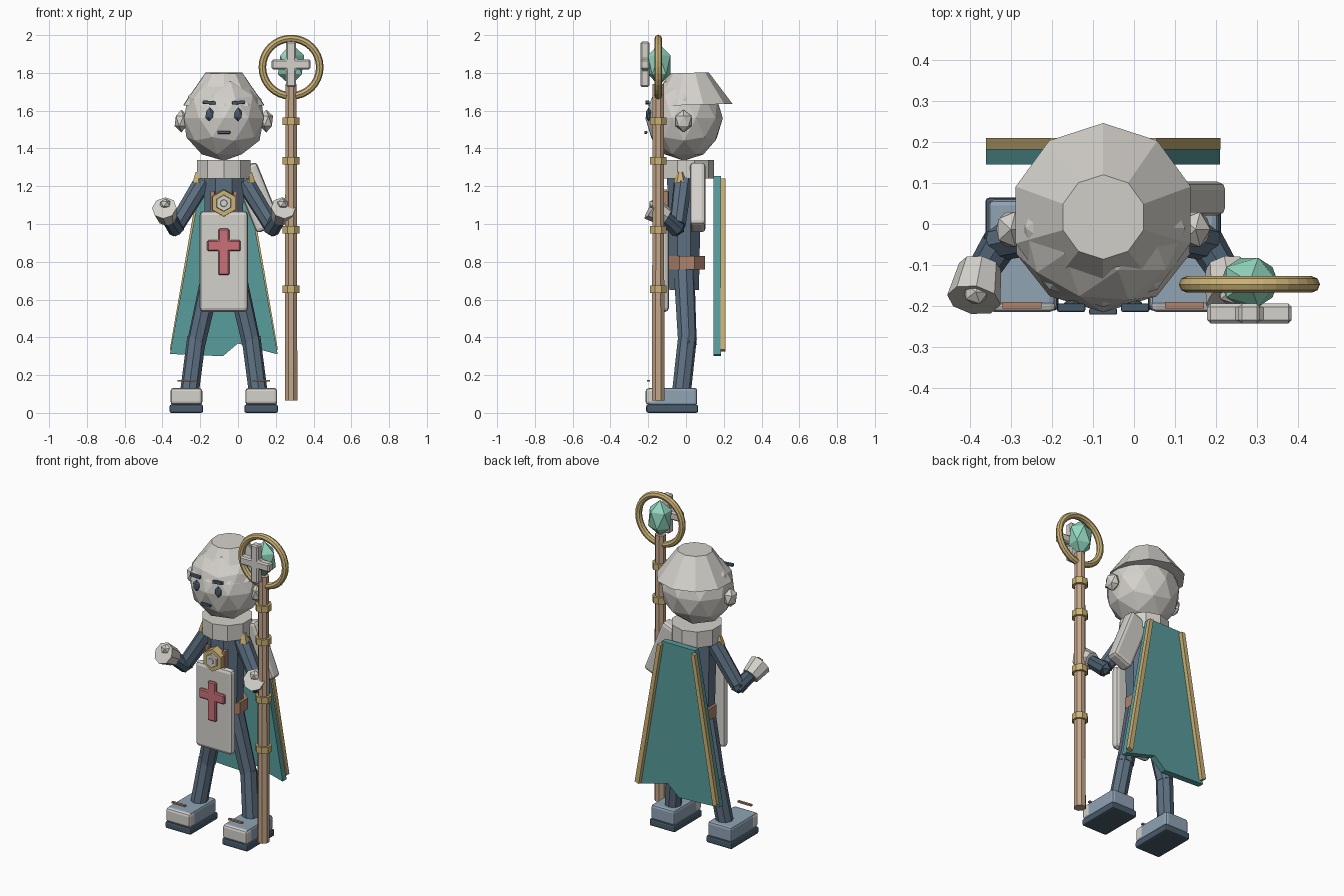
import bpy, bmesh, math
from mathutils import Vector, Matrix

if "Cube" in bpy.data.objects:
    bpy.data.objects.remove(bpy.data.objects["Cube"])

CX = -0.075  # body centre line


def material(name, rgb):
    m = bpy.data.materials.new(name)
    lin = [((c / 255 + 0.055) / 1.055) ** 2.4 for c in rgb]
    m.diffuse_color = (*lin, 1)
    m.use_nodes = True
    m.node_tree.nodes["Principled BSDF"].inputs["Base Color"].default_value = m.diffuse_color
    return m


IVORY = material("ivory", (212, 209, 203))
SUIT = material("suit_blue", (94, 113, 131))
DARK = material("dark_slate", (72, 91, 107))
BOOT = material("boot_blue", (144, 163, 180))
TEAL = material("teal", (88, 156, 156))
GOLD = material("gold", (203, 178, 118))
WOOD = material("wood", (196, 166, 138))
LEATHER = material("leather", (174, 132, 108))
RED = material("red", (202, 112, 120))
MINT = material("mint", (146, 214, 190))


def finish(name, bm, mat, bevel=0):
    bmesh.ops.recalc_face_normals(bm, faces=bm.faces)
    me = bpy.data.meshes.new(name)
    bm.to_mesh(me)
    bm.free()
    ob = bpy.data.objects.new(name, me)
    bpy.context.collection.objects.link(ob)
    me.materials.append(mat)
    if bevel:
        mod = ob.modifiers.new("bevel", 'BEVEL')
        mod.width, mod.segments = bevel, 2
    return ob


def box(name, centre, size, mat, bevel=0, tilt=0):
    bm = bmesh.new()
    m = Matrix.Translation(centre) @ Matrix.Rotation(tilt, 4, 'Y') @ Matrix.Diagonal((*size, 1))
    bmesh.ops.create_cube(bm, size=1, matrix=m)
    return finish(name, bm, mat, bevel)


def rod(name, a, b, r1, r2, n, mat, squash=1, spin=0):
    a, b = Vector(a), Vector(b)
    d = b - a
    m = (Matrix.Translation((a + b) / 2) @ Matrix.Diagonal((1, squash, 1, 1))
         @ d.to_track_quat('Z', 'Y').to_matrix().to_4x4() @ Matrix.Rotation(spin, 4, 'Z'))
    bm = bmesh.new()
    bmesh.ops.create_cone(bm, cap_ends=True, segments=n, radius1=r1, radius2=r2,
                          depth=d.length, matrix=m)
    return finish(name, bm, mat)


def ball(name, centre, radii, mat, sub=1):
    bm = bmesh.new()
    m = Matrix.Translation(centre) @ Matrix.Diagonal((*radii, 1))
    bmesh.ops.create_icosphere(bm, subdivisions=sub, radius=1, matrix=m)
    return finish(name, bm, mat)


def plate(name, points, y0, y1, mat):
    """Extrude an x/z outline from y0 to y1."""
    bm = bmesh.new()
    f = bm.faces.new([bm.verts.new((x, y0, z)) for x, z in points])
    r = bmesh.ops.extrude_face_region(bm, geom=[f])
    verts = [v for v in r["geom"] if isinstance(v, bmesh.types.BMVert)]
    bmesh.ops.translate(bm, verts=verts, vec=(0, y1 - y0, 0))
    return finish(name, bm, mat)


def cross(name, x, zmid, ztop, zbot, half, w, y0, y1, mat, bevel):
    """Upright and crossbar as one outline."""
    h = w / 2
    pts = [(x - h, zbot), (x + h, zbot), (x + h, zmid - h), (x + half, zmid - h),
           (x + half, zmid + h), (x + h, zmid + h), (x + h, ztop), (x - h, ztop),
           (x - h, zmid + h), (x - half, zmid + h), (x - half, zmid - h), (x - h, zmid - h)]
    ob = plate(name, pts, y0, y1, mat)
    mod = ob.modifiers.new("bevel", 'BEVEL')
    mod.width, mod.segments = bevel, 1


# Head, flat-topped cap and face
ball("head", (CX, -0.01, 1.56), (0.222, 0.205, 0.225), IVORY, 2)
rod("cap", (CX, 0.022, 1.63), (CX, 0.017, 1.8), 0.224, 0.103, 10, IVORY)
box("mouth", (CX, -0.213, 1.485), (0.068, 0.016, 0.016), DARK, 0.004)

# Torso, collar and belt
rod("torso", (CX, -0.01, 0.65), (CX, -0.01, 1.26), 0.1, 0.115, 8, SUIT, 0.85, math.pi / 8)
rod("collar", (CX, 0.0, 1.24), (CX, 0.0, 1.34), 0.148, 0.148, 10, IVORY)
rod("belt", (CX, 0.005, 0.76), (CX, 0.005, 0.83), 0.122, 0.122, 8, LEATHER, 0.85, math.pi / 8)

# Tabard, its cross and the clasp
box("tabard", (CX, -0.115, 0.802), (0.256, 0.05, 0.535), IVORY, 0.022)
cross("tabard_cross", CX, 0.885, 0.975, 0.73, 0.088, 0.058, -0.158, -0.135, RED, 0.006)
rod("clasp", (CX, -0.1, 1.11), (CX, -0.15, 1.11), 0.074, 0.07, 6, GOLD, 1, 0)
rod("clasp_plate", (CX, -0.14, 1.11), (CX, -0.162, 1.11), 0.046, 0.042, 6, IVORY)
rod("clasp_stud", (CX, -0.155, 1.11), (CX, -0.168, 1.11), 0.022, 0.018, 8, IVORY)

for s, side in ((-1, "left"), (1, "right")):
    def P(dx, y, z):
        return (CX + s * dx, y, z)

    # Face details
    ball(side + "_ear", P(0.225, -0.013, 1.545), (0.04, 0.05, 0.06), IVORY)
    ball(side + "_eye", P(0.076, -0.198, 1.58), (0.024, 0.015, 0.037), DARK)
    box(side + "_brow", P(0.078, -0.204, 1.643), (0.068, 0.02, 0.018), DARK, 0.004, s * -0.08)

    # Arms
    rod(side + "_upper_arm", P(0.11, -0.015, 1.225), P(0.25, -0.045, 0.995), 0.05, 0.044, 8, SUIT)
    ball(side + "_elbow", P(0.255, -0.05, 0.98), (0.046, 0.046, 0.046), DARK)
    rod(side + "_forearm", P(0.25, -0.045, 0.97), P(0.303, -0.13, 1.05), 0.045, 0.038, 8, DARK)
    rod(side + "_hand", P(0.3, -0.105, 1.035), P(0.315, -0.185, 1.085), 0.052, 0.066, 8, IVORY)
    ball(side + "_thumb", P(0.31, -0.165, 1.105), (0.034, 0.034, 0.03), IVORY)
    rod(side + "_shoulder_stud", P(0.135, -0.03, 1.22), P(0.135, -0.03, 1.275), 0.036, 0.016, 6, GOLD)
    box(side + "_strap", P(0.06, -0.108, 1.11), (0.022, 0.03, 0.13), LEATHER, 0.004)

    # Legs
    rod(side + "_thigh", P(0.06, -0.01, 0.75), P(0.148, 0.008, 0.36), 0.056, 0.05, 8, SUIT)
    rod(side + "_shin", P(0.144, 0.008, 0.4), P(0.183, -0.025, 0.1), 0.05, 0.05, 8, SUIT)

    # Boots
    box(side + "_boot", P(0.198, -0.073, 0.085), (0.165, 0.265, 0.095), BOOT, 0.015)
    box(side + "_toe_plate", P(0.198, -0.182, 0.087), (0.168, 0.064, 0.086), IVORY, 0.015)
    box(side + "_sole", P(0.198, -0.073, 0.022), (0.178, 0.275, 0.044), DARK, 0.01)
    box(side + "_boot_strap", P(0.198, -0.198, 0.17), (0.095, 0.015, 0.01), LEATHER)

    # Gold trim down the cape edge
    trim = [P(0.105, 0, 1.24), P(0.13, 0, 1.24), P(0.286, 0, 0.335), P(0.258, 0, 0.325)]
    plate(side + "_cape_trim", [(p[0], p[2]) for p in trim], 0.182, 0.21, GOLD)

# Cape with a notched hem
plate("cape", [(CX - 0.115, 1.255), (CX + 0.115, 1.255), (0.21, 0.31), (0.06, 0.35),
               (0.0, 0.368), (-0.08, 0.3), (-0.36, 0.312)], 0.145, 0.184, TEAL)

# Rolled pack slung behind one shoulder
box("back_pack", (0.098, 0.062, 1.14), (0.14, 0.082, 0.355), IVORY, 0.02, math.radians(-22))

# Staff with bands, ring, gem and cross
SX, SY = 0.281, -0.147
rod("staff", (SX, SY, 0.065), (SX, SY, 1.74), 0.036, 0.032, 8, WOOD, 1, math.pi / 8)
for i, z in enumerate((0.655, 0.97, 1.335, 1.545)):
    rod(f"staff_band_{i + 1}", (SX, SY, z - 0.02), (SX, SY, z + 0.02), 0.048, 0.048, 8, GOLD, 1, math.pi / 8)
bpy.ops.mesh.primitive_torus_add(major_segments=32, minor_segments=8, major_radius=0.152,
                                 minor_radius=0.02, location=(SX, SY, 1.83),
                                 rotation=(math.pi / 2, 0, 0))
ring = bpy.context.object
ring.name = "staff_ring"
ring.data.materials.append(GOLD)
ball("staff_gem", (SX, SY + 0.005, 1.843), (0.078, 0.07, 0.112), MINT)
cross("staff_cross", SX, 1.845, 1.965, 1.725, 0.103, 0.052, -0.242, -0.194, IVORY, 0.008)
